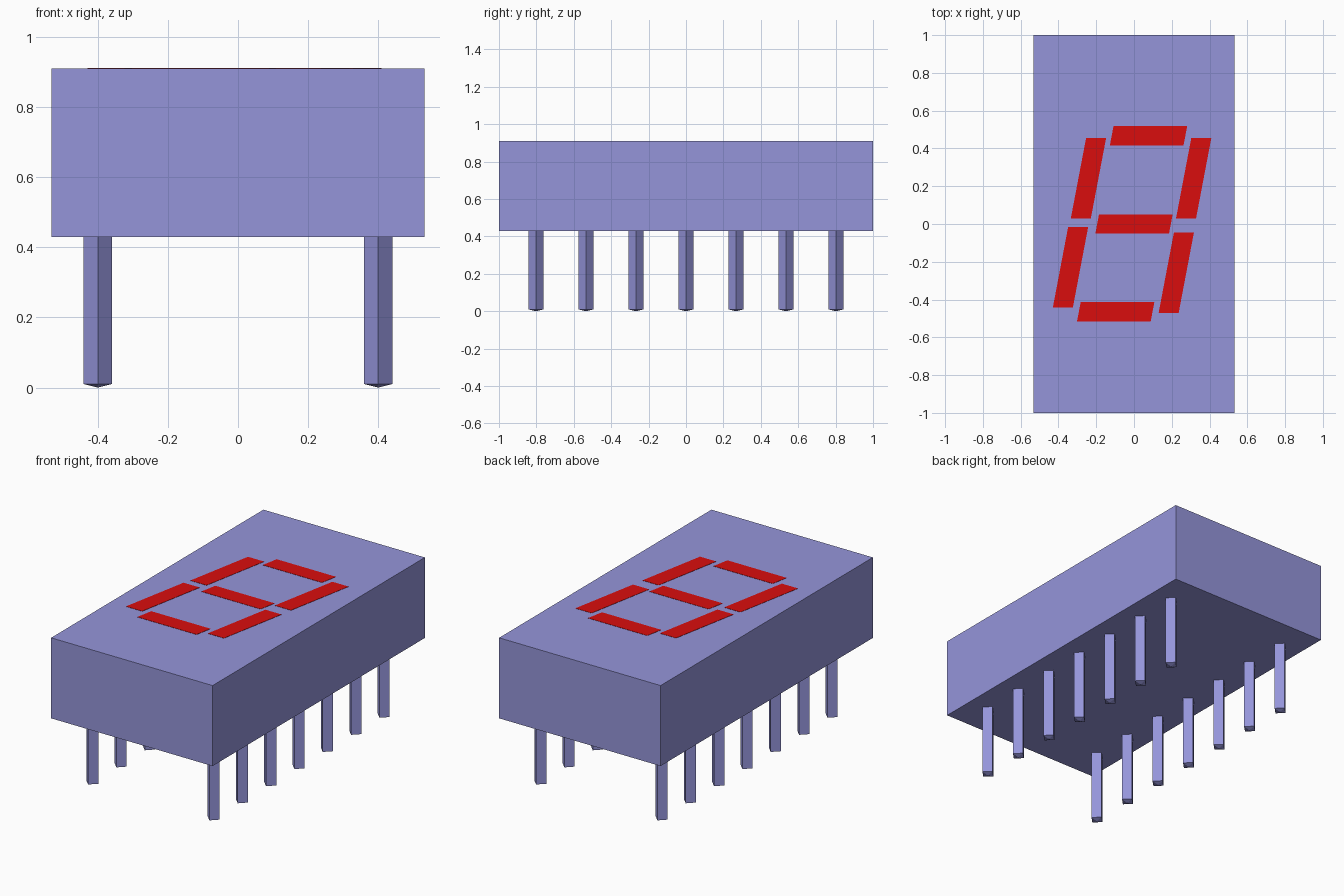
import bpy, bmesh
from mathutils import Matrix

cube = bpy.data.objects.get("Cube")
if cube:
    bpy.data.objects.remove(cube, do_unlink=True)


def material(name, colour):
    mat = bpy.data.materials.new(name)
    mat.use_nodes = True
    mat.diffuse_color = colour
    mat.node_tree.nodes["Principled BSDF"].inputs["Base Color"].default_value = colour
    return mat


def add_object(name, bm, mat):
    bmesh.ops.recalc_face_normals(bm, faces=bm.faces)
    mesh = bpy.data.meshes.new(name)
    bm.to_mesh(mesh)
    bm.free()
    mesh.materials.append(mat)
    obj = bpy.data.objects.new(name, mesh)
    bpy.context.collection.objects.link(obj)
    return obj


lavender = material("lavender plastic", (0.30, 0.30, 0.70, 1))
red = material("segment red", (0.70, 0.004, 0.004, 1))

BASE, TOP = 0.43, 0.91   # underside and face of the housing
SLANT = 0.19             # lean of the digit
PLATE = 0.003

# Housing block
bm = bmesh.new()
bmesh.ops.create_cube(bm, size=1)
bmesh.ops.scale(bm, vec=(1.065, 2, TOP - BASE), verts=bm.verts)
bmesh.ops.translate(bm, vec=(0, 0, (BASE + TOP) / 2), verts=bm.verts)
add_object("housing", bm, lavender)


# Slanted display segments: centre x, centre y, width, height
def segment(name, cx, cy, w, h):
    bm = bmesh.new()
    bmesh.ops.create_cube(bm, size=1)
    bmesh.ops.scale(bm, vec=(w, h, PLATE), verts=bm.verts)
    for v in bm.verts:
        v.co.x += SLANT * v.co.y
    bmesh.ops.translate(bm, vec=(cx, cy, TOP), verts=bm.verts)
    add_object(name, bm, red)


for name, cx, cy in (("top", 0.077, 0.468), ("middle", 0, 0), ("bottom", -0.097, -0.465)):
    segment(name + "_segment", cx, cy, 0.39, 0.103)
for name, cx, cy in (("upper_left", -0.241, 0.243), ("upper_right", 0.316, 0.243),
                     ("lower_left", -0.336, -0.228), ("lower_right", 0.224, -0.257)):
    segment(name + "_segment", cx, cy, 0.106, 0.426)


# Two rows of diamond-section pins with shallow pointed tips
def pin(name, x, y, radius=0.04, tip=0.01):
    bm = bmesh.new()
    for r_low, low, high in ((radius, tip, BASE), (0, 0, tip)):
        bmesh.ops.create_cone(bm, segments=4, radius1=r_low, radius2=radius, depth=high - low,
                              matrix=Matrix.Translation((x, y, (low + high) / 2)))
    bmesh.ops.remove_doubles(bm, verts=bm.verts, dist=0.0005)
    add_object(name, bm, lavender)


for side, x in (("left", 0.4), ("right", -0.4)):
    for i in range(7):
        pin(f"{side}_pin_{i + 1}", x, (i - 3) * 0.267)
